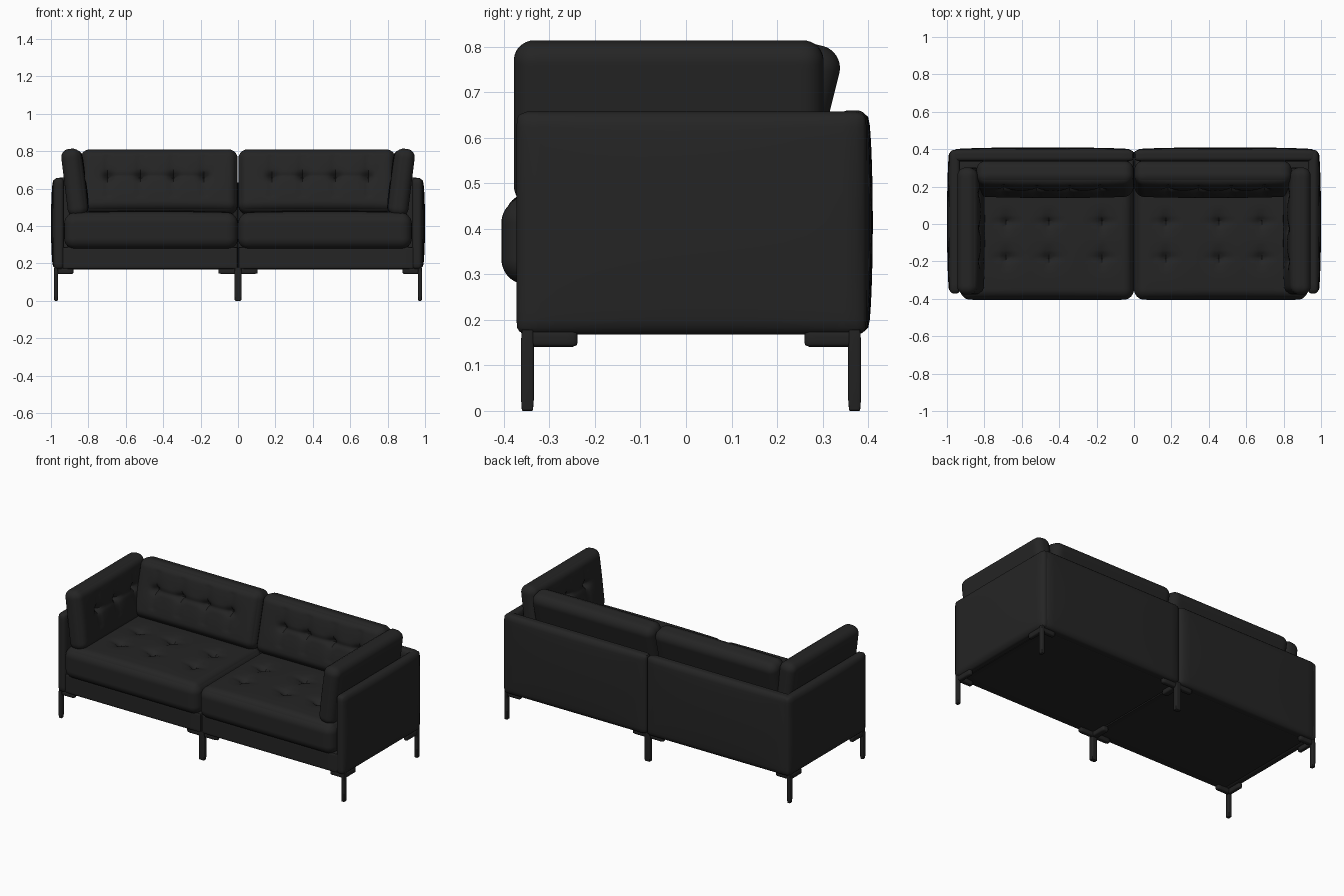
import bpy, bmesh, math
from mathutils import Vector, Matrix

if "Cube" in bpy.data.objects:
    bpy.data.objects.remove(bpy.data.objects["Cube"])


def material(name, v):
    m = bpy.data.materials.new(name)
    m.diffuse_color = (v, v, v, 1)
    m.use_nodes = True
    m.node_tree.nodes["Principled BSDF"].inputs["Base Color"].default_value = m.diffuse_color
    return m


FABRIC = material("charcoal fabric", 0.018)
METAL = material("black metal", 0.016)


def finish(name, bm, mat, angle=40):
    bmesh.ops.recalc_face_normals(bm, faces=bm.faces)
    me = bpy.data.meshes.new(name)
    bm.to_mesh(me)
    bm.free()
    me.materials.append(mat)
    ob = bpy.data.objects.new(name, me)
    bpy.context.collection.objects.link(ob)
    bpy.ops.object.select_all(action='DESELECT')
    ob.select_set(True)
    bpy.context.view_layer.objects.active = ob
    bpy.ops.object.shade_smooth_by_angle(angle=math.radians(angle))
    return ob


def seg_dist(p, a, b):
    d = b - a
    t = max(0, min(1, (p - a).dot(d) / d.length_squared))
    return (p - a - d * t).length


# Rounded box with optional crown, button dimples and creases on its local +z face
def pad(name, lo, hi, r, mat=FABRIC, cuts=12, crown=0, buttons=(), folds=(),
        depth=0.022, frame=None, squash=1.0):
    lo, hi = Vector(lo), Vector(hi)
    c, h = (lo + hi) / 2, (hi - lo) / 2
    bm = bmesh.new()
    bmesh.ops.create_cube(bm, size=2)
    bmesh.ops.subdivide_edges(bm, edges=bm.edges[:], cuts=cuts, use_grid_fill=True)
    inner = Vector([max(a - r, 0.0) for a in h])
    for v in bm.verts:
        u = Vector([0.4 * a + 0.6 * math.sin(a * math.pi / 2) for a in v.co])
        p = Vector([a * b for a, b in zip(u, h)])
        q = Vector([max(-i, min(i, a)) for a, i in zip(p, inner)])
        d = p - q
        if d.length > 1e-6:
            # outward offset of constant radius
            p = q + d.normalized() * r
        w = (1 - u.x ** 2) * (1 - u.y ** 2)
        s = max(0, min(1, p.z / h.z))
        p.z += crown * w ** 0.5 * s
        flat = Vector((p.x, p.y))
        dz = sum(depth * math.exp(-((flat - Vector(b)).length / 0.022) ** 2)
                 + 0.35 * depth * math.exp(-((flat - Vector(b)).length / 0.065) ** 2)
                 for b in buttons)
        dz += sum(0.25 * depth * math.exp(-(seg_dist(flat, Vector(a), Vector(b)) / 0.013) ** 2)
                  for a, b in folds)
        p.z -= dz * s
        v.co = p + c
    if frame:
        bmesh.ops.transform(bm, matrix=frame, verts=bm.verts)
    return finish(name, bm, mat)


def axes(x, y, z, origin):
    return Matrix.Translation(origin) @ Matrix((x, y, z)).transposed().to_4x4()


for s, side in ((-1, "left"), (1, "right")):
    def span(a, b):
        return sorted((s * a, s * b))

    # Base frame
    x0, x1 = span(0.001, 0.94)
    pad(side + "_base", (x0, -0.365, 0.168), (x1, 0.36, 0.29), 0.012)

    # Arm panel, bulging outward: local z points outwards
    fr = axes((0, s, 0), (0, 0, 1), (s, 0, 0), (s * 0.96, 0, 0))
    ys = sorted((-0.372 * s, 0.396 * s))
    pad(side + "_arm_panel", (ys[0], 0.168, -0.03), (ys[1], 0.657, 0.025), 0.022,
        crown=0.015, frame=fr, cuts=16)

    # Back panel, bulging backward
    fr = axes((-1, 0, 0), (0, 0, 1), (0, 1, 0), (0, 0.37, 0))
    bx = sorted((-s * 0.001, -s * 0.975))
    pad(side + "_back_panel", (bx[0], 0.168, -0.035), (bx[1], 0.66, 0.027), 0.022,
        crown=0.013, frame=fr, cuts=16)

    # Seat cushion with two rows of buttons
    cx = s * 0.465
    fr = Matrix.Translation((cx, -0.07, 0))
    bt = [(s * x - cx, y + 0.07) for x in (0.17, 0.455, 0.68) for y in (0.01, -0.18)]
    fo = [((b[0], b[1] - 0.05), (b[0], b[1] + 0.05)) for b in bt]
    fo += [((b[0] - 0.06, b[1]), (b[0] + 0.06, b[1])) for b in bt]
    pad(side + "_seat_cushion", (-0.464, -0.335, 0.278), (0.464, 0.335, 0.468), 0.055,
        cuts=56, crown=0.016, buttons=bt, folds=fo, frame=fr)

    # Leaning back cushion with one row of buttons
    t = math.radians(14)
    fr = axes((1, 0, 0), (0, math.sin(t), math.cos(t)), (0, -math.cos(t), math.sin(t)),
              (s * 0.422, 0.243, 0.635))
    bt = [(s * (x - 0.422), 0.015) for x in (0.18, 0.345, 0.52, 0.695)]
    fo = [((b[0], -0.09), (b[0], 0.12)) for b in bt]
    fo += [((bt[i][0], 0.015), (bt[i + 1][0], 0.015)) for i in range(3)]
    pad(side + "_back_cushion", (-0.42, -0.175, -0.065), (0.42, 0.175, 0.063), 0.05,
        cuts=50, crown=0.018, buttons=bt, folds=fo, depth=0.028, frame=fr)

    # Side cushion leaning on the arm
    t = math.radians(7)
    fr = axes((0, -s, 0), (s * math.sin(t), 0, math.cos(t)),
              (-s * math.cos(t), 0, math.sin(t)), (s * 0.873, -0.038, 0.632))
    bt = [(-s * (y + 0.038), 0.02) for y in (-0.2, -0.02, 0.16)]
    fo = [((b[0], -0.08), (b[0], 0.11)) for b in bt]
    fo += [((bt[i][0], 0.02), (bt[i + 1][0], 0.02)) for i in range(2)]
    pad(side + "_side_cushion", (-0.34, -0.182, -0.055), (0.34, 0.182, 0.05), 0.045,
        cuts=40, crown=0.014, buttons=bt, folds=fo, depth=0.026, frame=fr)

    # Corner legs with L-shaped mounting brackets
    for fy, end, y in ((-1, "front", -0.348), (1, "back", 0.37)):
        nm = side + "_" + end
        pad(nm + "_leg", (s * 0.973 - 0.011, y - 0.014, 0), (s * 0.973 + 0.011, y + 0.014, 0.18),
            0.006, METAL, 4)
        a, b = span(0.88, 0.975)
        ya, yb = sorted((y + fy * 0.008, y - fy * 0.022))
        pad(nm + "_bracket_x", (a, ya, 0.143), (b, yb, 0.175), 0.01, METAL, 6)
        a, b = span(0.955, 0.982)
        ya, yb = sorted((y + fy * 0.008, y - fy * 0.11))
        pad(nm + "_bracket_y", (a, ya, 0.141), (b, yb, 0.175), 0.01, METAL, 6)

# Middle legs with T-shaped brackets
for fy, end, y in ((-1, "front", -0.348), (1, "back", 0.37)):
    pad("middle_" + end + "_leg", (-0.019, y - 0.014, 0), (0.019, y + 0.014, 0.18), 0.006, METAL, 4)
    ya, yb = sorted((y + fy * 0.008, y - fy * 0.022))
    pad("middle_" + end + "_bracket_x", (-0.105, ya, 0.143), (0.105, yb, 0.175), 0.01, METAL, 6)
    ya, yb = sorted((y, y - fy * 0.11))
    pad("middle_" + end + "_bracket_y", (-0.02, ya, 0.143), (0.02, yb, 0.175), 0.01, METAL, 6)
